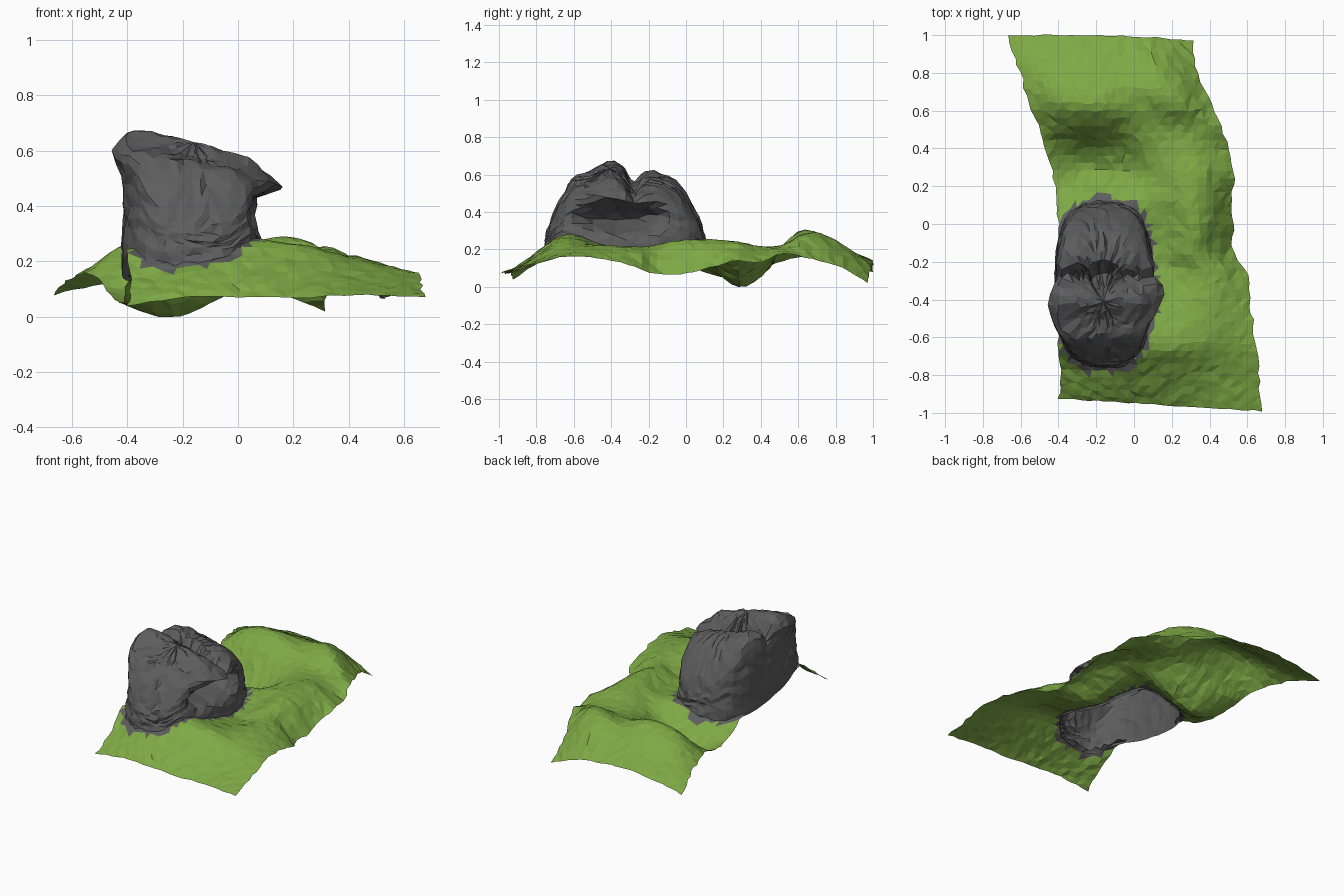
import bpy, bmesh, random
from math import cos, sin, pi, exp

if "Cube" in bpy.data.objects:
    bpy.data.objects.remove(bpy.data.objects["Cube"])

random.seed(4)

# Terrain cross-sections: y, left x, right x, then six heights from left to right
ROWS = [
    (-.99, -.40, .67, .04, .07, .07, .07, .08, .07),
    (-.80, -.39, .66, .13, .18, .19, .17, .14, .12),
    (-.65, -.40, .645, .24, .25, .28, .26, .20, .16),
    (-.45, -.41, .62, .21, .24, .24, .21, .22, .15),
    (-.25, -.41, .60, .17, .20, .18, .16, .21, .10),
    (-.17, -.41, .53, .16, .20, .17, .16, .22, .07),
    (0.00, -.40, .53, .13, .20, .18, .18, .25, .07),
    (.12, -.41, .52, .07, .13, .18, .20, .25, .10),
    (.27, -.43, .53, .05, .00, .08, .20, .24, .14),
    (.40, -.47, .50, .09, .05, .11, .20, .21, .13),
    (.52, -.51, .46, .14, .21, .22, .22, .22, .18),
    (.62, -.55, .42, .16, .28, .30, .25, .28, .16),
    (.72, -.58, .37, .15, .26, .28, .26, .28, .14),
    (.84, -.62, .33, .13, .19, .21, .21, .22, .10),
    (1.0, -.67, .31, .08, .12, .14, .13, .10, .02),
]
# Rock skyline seen from the side: y, z
SKYLINE = [(-.78, .36), (-.72, .42), (-.67, .51), (-.6, .60), (-.5, .63), (-.42, .68),
           (-.35, .66), (-.28, .58), (-.23, .62), (-.14, .62), (-.04, .57),
           (.03, .49), (.09, .39), (.14, .26)]
# Rock rings from foot to crown: share of footprint, share of height
RINGS = [(1.0, 0), (1, .12), (.99, .24), (.98, .35), (.97, .45), (.97, .55),
         (.96, .65), (.95, .75), (.93, .85), (.88, .93), (.79, .98), (.7, 1),
         (.6, 1), (.5, 1), (.4, 1), (.28, 1), (.15, 1)]
CX, CY, RX, RY, POWER = -.16, -.32, .26, .44, 2.8


def curve(pts, t):
    """Smooth curve through (t, value) points."""
    t = min(max(t, pts[0][0]), pts[-1][0])
    n = len(pts)
    i = next(k for k in range(n - 1) if t <= pts[k + 1][0])

    def slope(k):
        a, b = pts[max(k - 1, 0)], pts[min(k + 1, n - 1)]
        return (b[1] - a[1]) / (b[0] - a[0])
    (t0, v0), (t1, v1) = pts[i], pts[i + 1]
    h = t1 - t0
    s = (t - t0) / h
    return ((1 + 2 * s) * (1 - s) ** 2 * v0 + s * (1 - s) ** 2 * h * slope(i)
            + s * s * (3 - 2 * s) * v1 - s * s * (1 - s) * h * slope(i + 1))


def row_value(col, y):
    return curve([(r[0], r[col]) for r in ROWS], y)


def ground(u, y):
    return curve([(k / 5, row_value(3 + k, y)) for k in range(6)], u)


def footprint(x, y):
    """Below 1 inside the rock's foot, above 1 outside."""
    return (abs((x - CX) / RX) ** POWER + abs((y - CY) / RY) ** POWER) ** (1 / POWER)


def jitter(a):
    return random.uniform(-a, a)


def material(name, color):
    m = bpy.data.materials.new(name)
    m.diffuse_color = (*color, 1)
    m.use_nodes = True
    m.node_tree.nodes["Principled BSDF"].inputs["Base Color"].default_value = m.diffuse_color
    return m


def finish(bm, name, mats):
    bmesh.ops.triangulate(bm, faces=bm.faces[:])
    bm.normal_update()
    me = bpy.data.meshes.new(name)
    bm.to_mesh(me)
    bm.free()
    for m in mats:
        me.materials.append(m)
    ob = bpy.data.objects.new(name, me)
    bpy.context.collection.objects.link(ob)
    return me


grass = material("grass", (.21, .40, .06))
stone = material("stone", (.11, .11, .11))

# Grassy terrain sheet, open underneath and cut out below the rock
NU, NV = 26, 50
bm = bmesh.new()
grid = []
for j in range(NV + 1):
    line = []
    for i in range(NU + 1):
        u, y = i / NU, -.99 + 1.99 * j / NV
        xl, xr = row_value(1, y), row_value(2, y)
        z = max(0, ground(u, y) + jitter(.003))
        shift = .07 * (1 - u) * max(0, -y) ** 6 - .03 * u ** 4 * max(0, y) ** 6
        line.append(bm.verts.new((xl + (xr - xl) * u + jitter(.008),
                                  y + shift + jitter(.008 if 0 < j < NV else .004), z)))
    grid.append(line)
for j in range(NV):
    for i in range(NU):
        bm.faces.new((grid[j][i], grid[j][i + 1], grid[j + 1][i + 1], grid[j + 1][i]))
bmesh.ops.triangulate(bm, faces=bm.faces[:])
under = [f for f in bm.faces if footprint(*f.calc_center_median().xy) < .95]
bmesh.ops.delete(bm, geom=under, context='FACES')
# Ragged stone fringe where the sheet meets the rock
me = finish(bm, "terrain", [grass, stone])
for p in me.polygons:
    if p.center.x < .12 and footprint(p.center.x, p.center.y) < 1.03 + random.uniform(0, .06):
        p.material_index = 1


def rock_top(x, y):
    crevice = .07 * exp(-((y + .275) / .035) ** 2) * exp(-((x + .22) / .15) ** 4)
    return curve(SKYLINE, y) - .25 * max(0, x + .36) - crevice


def rock_point(share, height, a):
    c, s = cos(a), sin(a)
    k = share / (abs(c) ** POWER + abs(s) ** POWER) ** (1 / POWER)
    x, y = CX + RX * c * k, CY + RY * s * k - .1 * max(0, .9 - share)
    xl, xr = row_value(1, y), row_value(2, y)
    base = ground(min(max((x - xl) / (xr - xl), 0), 1), y) - .015
    z = base + max(.02, rock_top(x, y) - base) * height
    if c < 0 and share > .6:     # crown leaning out on the left
        x -= .055 * exp(-((y + .47) / .2) ** 2) * exp(-((z - .61) / .09) ** 2)
    if x > -.04 and share > .8:  # cave and overhanging nose on the right
        x -= .2 * exp(-((y + .35) / .2) ** 4) * exp(-((z - .365) / .055) ** 2)
        x += .08 * exp(-((y + .35) / .15) ** 2) * exp(-((z - .47) / .04) ** 2)
    n = .007 if height > 0 else .003
    return x + jitter(n), y + jitter(n), z + jitter(n)


# Rock outcrop, an open-bottomed shell of stacked rings
SEG = 48
bm = bmesh.new()
rings = [[bm.verts.new(rock_point(r, h, 2 * pi * k / SEG)) for k in range(SEG)]
         for r, h in RINGS]
for lo, hi in zip(rings, rings[1:]):
    for k in range(SEG):
        n = (k + 1) % SEG
        bm.faces.new((lo[k], lo[n], hi[n], hi[k]))
crown = bm.verts.new((CX, CY - .09, rock_top(CX, CY - .09)))
for k in range(SEG):
    bm.faces.new((rings[-1][k], rings[-1][(k + 1) % SEG], crown))
finish(bm, "rock", [stone])
